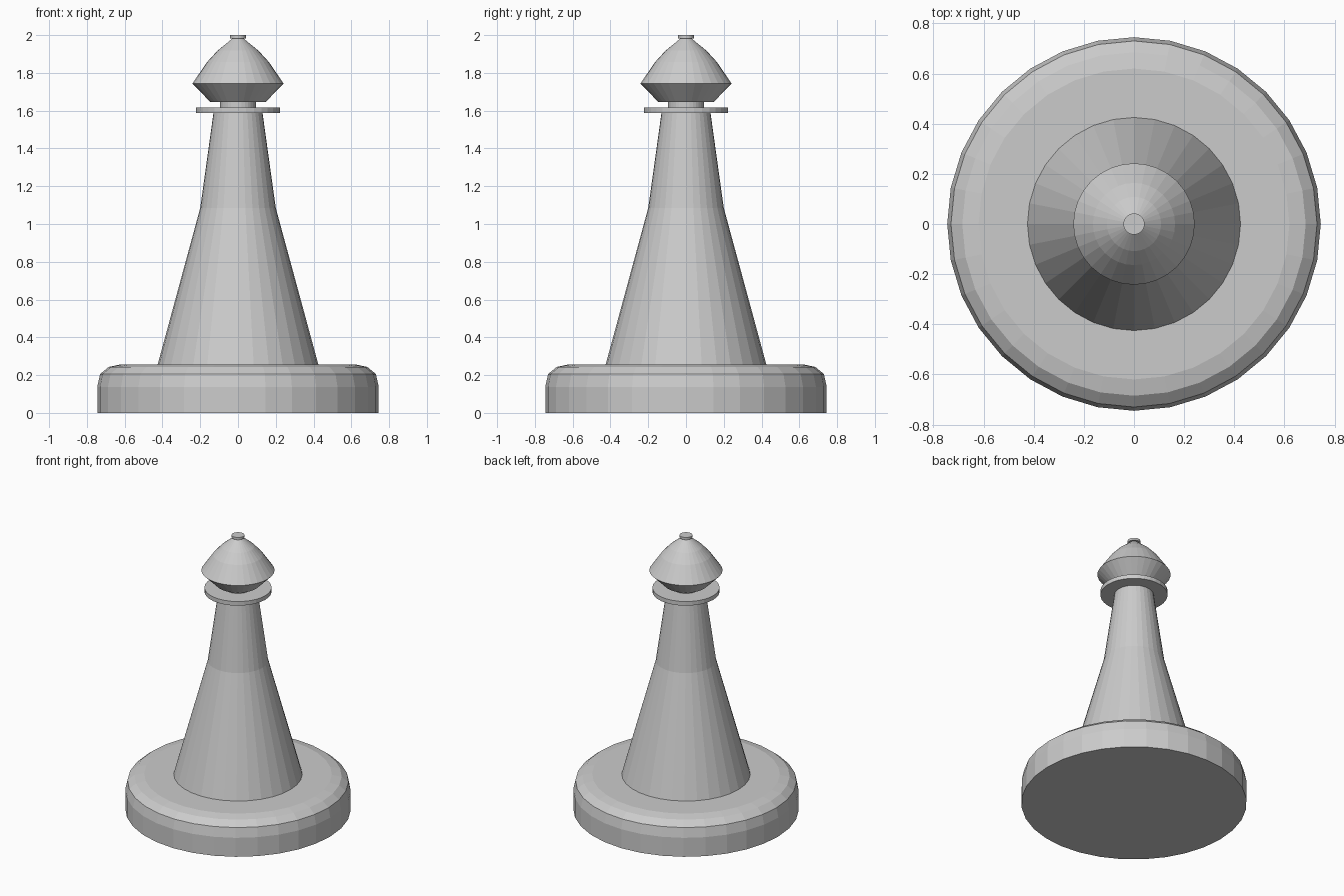
import bpy
import bmesh
import math

if "Cube" in bpy.data.objects:
    bpy.data.objects.remove(bpy.data.objects["Cube"])

SIDES = 32

grey = bpy.data.materials.new("plain grey")
grey.diffuse_color = (0.6, 0.6, 0.6, 1.0)
grey.use_nodes = True
grey.node_tree.nodes["Principled BSDF"].inputs["Base Color"].default_value = grey.diffuse_color


def lathe(name, profile):
    """Closed flat-faced turned part from (radius, height) pairs, bottom to top."""
    bm = bmesh.new()
    rings = []
    for r, z in profile:
        rings.append([bm.verts.new((r * math.cos(2 * math.pi * i / SIDES),
                                    r * math.sin(2 * math.pi * i / SIDES), z))
                      for i in range(SIDES)])
    for low, high in zip(rings, rings[1:]):
        for i in range(SIDES):
            j = (i + 1) % SIDES
            bm.faces.new((low[i], low[j], high[j], high[i]))
    bm.faces.new(rings[0][::-1])
    bm.faces.new(rings[-1])
    mesh = bpy.data.meshes.new(name)
    bm.to_mesh(mesh)
    bm.free()
    mesh.materials.append(grey)
    obj = bpy.data.objects.new(name, mesh)
    bpy.context.collection.objects.link(obj)
    return obj


# Wide foot with a rounded upper edge
lathe("base", [(0.745, 0), (0.745, 0.138), (0.73, 0.206), (0.685, 0.243), (0.62, 0.257)])

# Tapering stem
lathe("body", [(0.425, 0.257), (0.2, 1.085), (0.13, 1.587)])

# Thin ring and neck under the head
lathe("collar", [(0.222, 1.587), (0.222, 1.617)])
lathe("neck", [(0.095, 1.617), (0.095, 1.645)])

# Domed head
lathe("head", [(0.145, 1.645), (0.242, 1.743), (0.164, 1.857), (0.108, 1.918), (0.028, 1.983)])

# Small button on top
lathe("finial", [(0.042, 1.983), (0.042, 2.0)])
